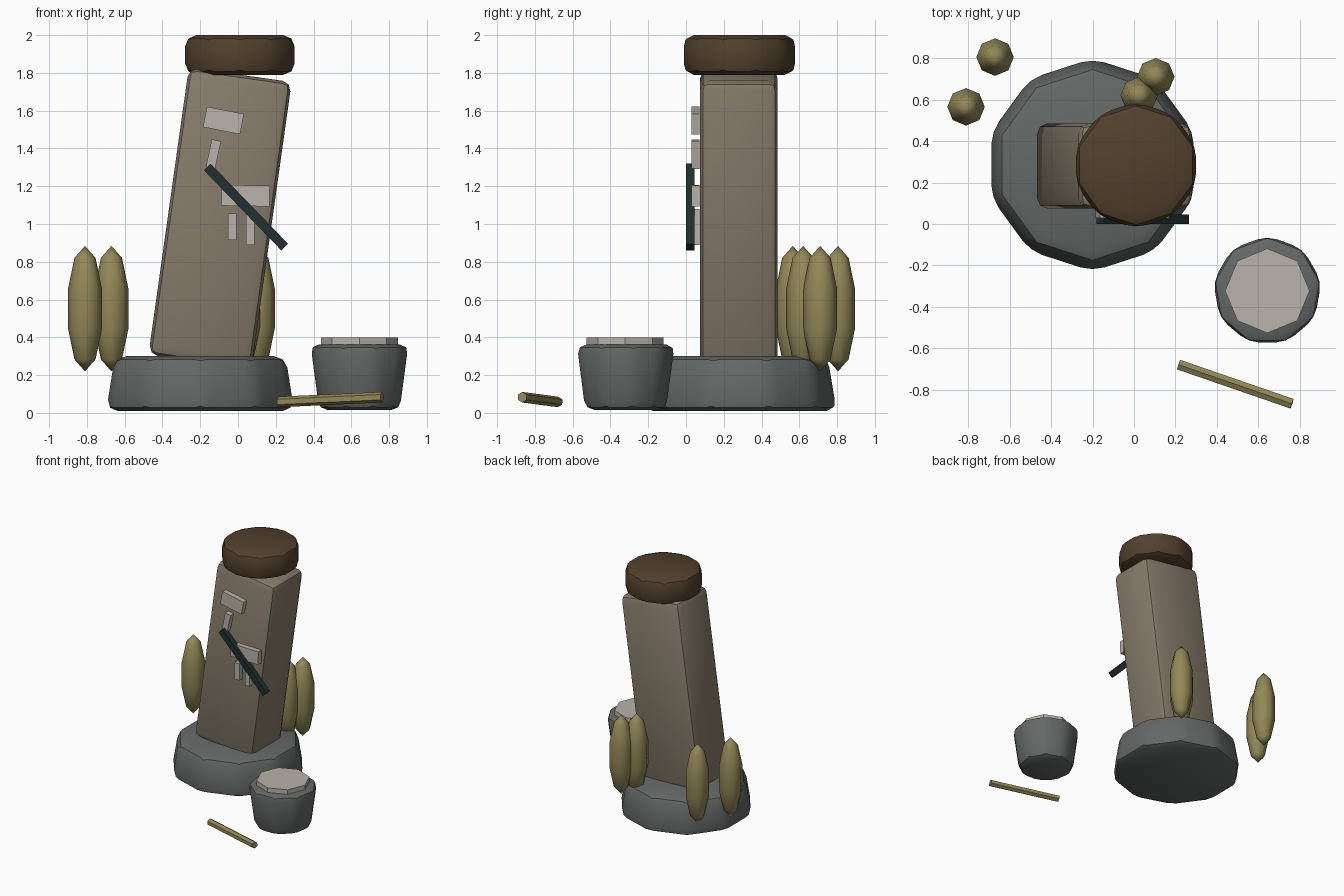
import bpy
from math import radians, pi
from mathutils import Vector

cube = bpy.data.objects.get("Cube")
if cube:
    bpy.data.objects.remove(cube, do_unlink=True)


def material(name, rgb):
    m = bpy.data.materials.new(name)
    m.use_nodes = True
    m.diffuse_color = (*rgb, 1)
    bsdf = next(n for n in m.node_tree.nodes if n.type == 'BSDF_PRINCIPLED')
    bsdf.inputs["Base Color"].default_value = (*rgb, 1)
    return m


stone = material("grey_stone", (0.125, 0.14, 0.135))
clay = material("pale_brown_stone", (0.24, 0.2, 0.145))
wood = material("dark_brown", (0.085, 0.052, 0.026))
chalk = material("off_white", (0.48, 0.45, 0.4))
slate = material("dark_teal", (0.014, 0.028, 0.029))
straw = material("straw", (0.29, 0.245, 0.095))


def finish(name, mat, bevel=0, segments=2, smooth=None):
    ob = bpy.context.object
    ob.name = name
    ob.data.materials.append(mat)
    bpy.ops.object.transform_apply(location=False, rotation=False, scale=True)
    if bevel:
        mod = ob.modifiers.new("Bevel", 'BEVEL')
        mod.width = bevel
        mod.segments = segments
        mod.limit_method = 'ANGLE'
        mod.angle_limit = radians(25)
        bpy.ops.object.modifier_apply(modifier=mod.name)
    if smooth:
        bpy.ops.object.shade_smooth_by_angle(angle=radians(smooth))
    return ob


def drum(name, mat, sides, r_low, r_high, x, y, z_low, z_high, bevel=0):
    """Upright tapered prism with one corner towards the back."""
    bpy.ops.mesh.primitive_cone_add(
        vertices=sides, radius1=r_low, radius2=r_high, depth=z_high - z_low,
        location=(x, y, (z_low + z_high) / 2))
    return finish(name, mat, bevel, 2, 35 if bevel else None)


def box(name, mat, centre, size, tilt=0, bevel=0):
    """Box leaning to +x by tilt degrees."""
    bpy.ops.mesh.primitive_cube_add(size=1, location=centre, rotation=(0, radians(tilt), 0))
    bpy.context.object.scale = size
    return finish(name, mat, bevel, 2, 35 if bevel else None)


# Pedestal, leaning pillar and its cap
drum("pedestal", stone, 10, 0.523, 0.475, -0.2, 0.285, 0.01, 0.3, 0.06)
box("pillar", clay, (-0.095, 0.28, 1.03), (0.55, 0.41, 1.535), 8, 0.05)
drum("pillar_cap", wood, 10, 0.305, 0.305, 0.01, 0.283, 1.79, 2.0, 0.06)

# Pale plates on the pillar front: x, z, width, height, tilt
plates = [(-0.077, 1.548, 0.2, 0.11, 11),
          (-0.13, 1.37, 0.05, 0.15, 12),
          (0.04, 1.15, 0.255, 0.11, 1),
          (-0.03, 0.985, 0.045, 0.14, 0),
          (0.065, 0.985, 0.045, 0.19, 0)]
for i, (x, z, w, h, tilt) in enumerate(plates):
    box(f"front_plate_{i + 1}", chalk, (x, 0.05, z), (w, 0.042, h), tilt)

# Dark bar crossing the plates
box("cross_bar", slate, (0.042, 0.023, 1.09), (0.59, 0.046, 0.05), 46)

# Pot with its pale filling
drum("pot", stone, 9, 0.225, 0.272, 0.643, -0.322, 0.015, 0.362, 0.05)
drum("pot_filling", chalk, 8, 0.204, 0.204, 0.643, -0.322, 0.355, 0.4)

# Pointed bushes behind the pedestal
for i, (x, y) in enumerate([(-0.67, 0.805), (-0.81, 0.565), (0.105, 0.71), (0.025, 0.62)]):
    bpy.ops.mesh.primitive_uv_sphere_add(segments=8, ring_count=5, radius=1,
                                         location=(x, y, 0.552))
    bpy.context.object.scale = (0.095, 0.095, 0.332)
    finish(f"bush_{i + 1}", straw, smooth=60)

# Stick lying in front
start, end = Vector((0.215, -0.678, 0.058)), Vector((0.762, -0.867, 0.083))
bpy.ops.mesh.primitive_cylinder_add(vertices=6, radius=0.028, depth=(end - start).length,
                                    location=(start + end) / 2)
bpy.context.object.rotation_euler = (end - start).to_track_quat('Z', 'Y').to_euler()
finish("stick", straw)
